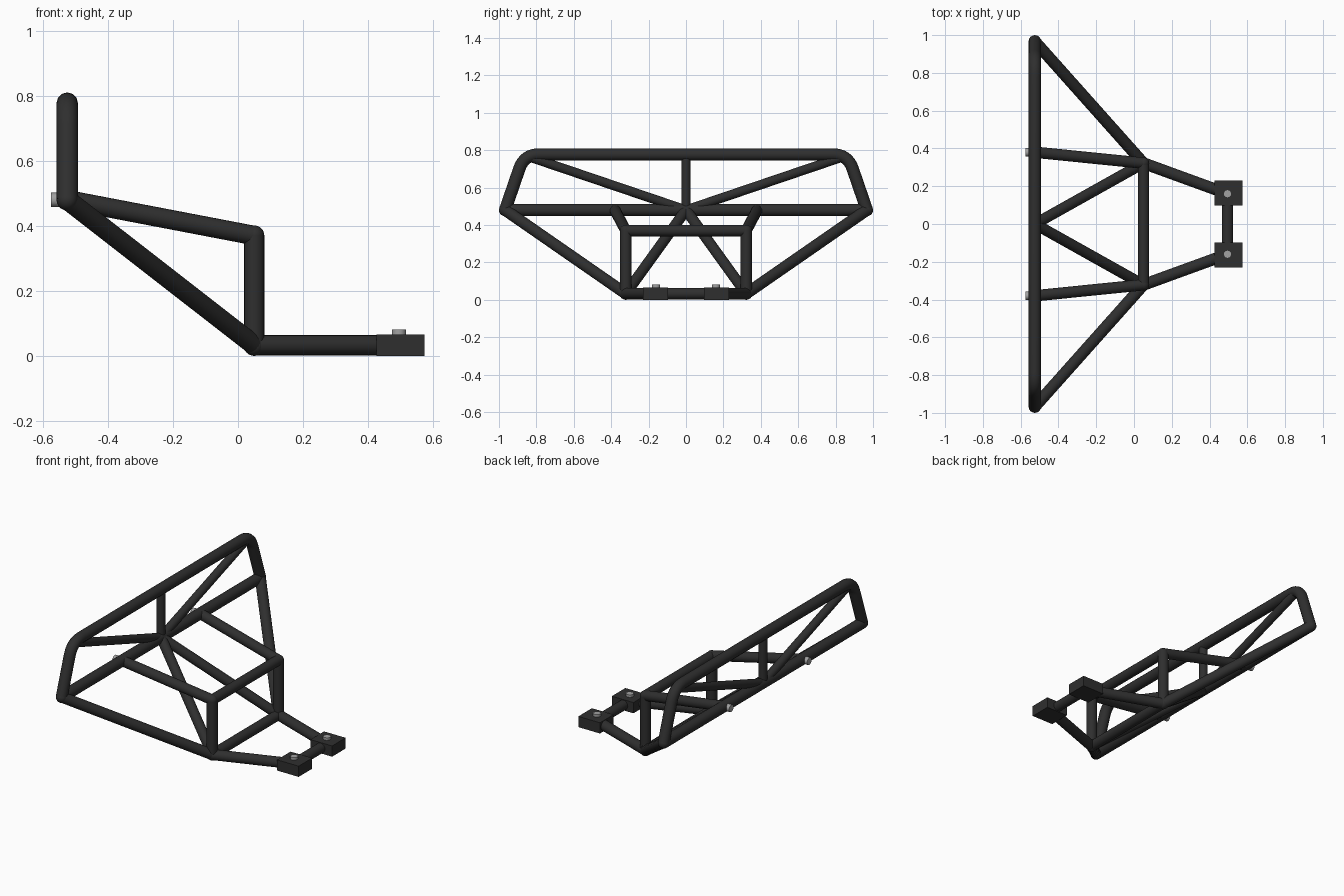
import bpy
import math
from mathutils import Vector

cube = bpy.data.objects.get("Cube")
if cube:
    bpy.data.objects.remove(cube, do_unlink=True)


def material(name, value, rough):
    m = bpy.data.materials.new(name)
    m.use_nodes = True
    color = (value, value, value, 1)
    m.diffuse_color = color
    bsdf = m.node_tree.nodes["Principled BSDF"]
    bsdf.inputs["Base Color"].default_value = color
    bsdf.inputs["Roughness"].default_value = rough
    return m


BLACK = material("black powder coat", 0.028, 0.6)
STEEL = material("bolt steel", 0.36, 0.4)


def finish(name, mat, smooth=True):
    ob = bpy.context.object
    ob.name = name
    ob.data.materials.append(mat)
    if smooth:
        bpy.ops.object.shade_smooth_by_angle(angle=math.radians(40))
    return ob


def rod(name, a, b, r, mat=BLACK, sides=20):
    a, b = Vector(a), Vector(b)
    d = b - a
    bpy.ops.mesh.primitive_cylinder_add(
        vertices=sides, radius=r, depth=d.length, location=(a + b) / 2,
        rotation=d.to_track_quat('Z', 'Y').to_euler())
    return finish(name, mat)


def joint(name, p, r):
    bpy.ops.mesh.primitive_uv_sphere_add(segments=20, ring_count=12, radius=r, location=p)
    return finish(name, BLACK)


def bent_tube(name, pts, r):
    cu = bpy.data.curves.new(name, 'CURVE')
    cu.dimensions = '3D'
    cu.bevel_depth = r
    cu.bevel_resolution = 4
    cu.use_fill_caps = True
    sp = cu.splines.new('POLY')
    sp.points.add(len(pts) - 1)
    for point, co in zip(sp.points, pts):
        point.co = (*co, 1)
    ob = bpy.data.objects.new(name, cu)
    bpy.context.collection.objects.link(ob)
    bpy.ops.object.select_all(action='DESELECT')
    ob.select_set(True)
    bpy.context.view_layer.objects.active = ob
    bpy.ops.object.convert(target='MESH')
    return finish(name, BLACK)


def fillet(a, corner, b, length, steps=8):
    # Quadratic rounding between the two legs of a corner
    c = Vector(corner)
    p = c + (Vector(a) - c).normalized() * length
    q = c + (Vector(b) - c).normalized() * length
    return [p * (1 - t) ** 2 + c * 2 * t * (1 - t) + q * t * t
            for t in (i / steps for i in range(steps + 1))]


R, THIN = 0.033, 0.025
BACK, MID, TIP = -0.525, 0.05, 0.495
BAR_Z, TOP_Z, LOW_Z, SHELF_Z = 0.48, 0.777, 0.033, 0.37
hub = (BACK, 0, BAR_Z)

# Upper hoop with rounded corners and the long lower bar
ends = [Vector((BACK, s * 0.967, BAR_Z)) for s in (-1, 1)]
corners = [Vector((BACK, s * 0.865, TOP_Z)) for s in (-1, 1)]
path = [ends[0], *fillet(ends[0], corners[0], corners[1], 0.08),
        *fillet(corners[0], corners[1], ends[1], 0.08), ends[1]]
bent_tube("upper_hoop", path, R)
rod("lower_bar", ends[0], ends[1], R)
rod("centre_post", hub, (BACK, 0, TOP_Z), THIN)

# Cross members
for name, x, y, z, r in (("shelf_crossbar", MID, 0.322, SHELF_Z, 0.03),
                         ("bottom_crossbar", MID, 0.322, LOW_Z, 0.03),
                         ("mount_crossbar", TIP, 0.16, LOW_Z, 0.03)):
    rod(name, (x, -y, z), (x, y, z), r)

# Mirrored struts, mounts and bolts
for side, s in (("left", 1), ("right", -1)):
    foot = (MID, s * 0.322, LOW_Z)
    shelf = (MID, s * 0.322, SHELF_Z)
    end = (BACK, s * 0.967, BAR_Z)
    arm_end = (BACK, s * 0.38, BAR_Z)
    mount = (TIP, s * 0.16, LOW_Z)
    rod(f"outer_strut_{side}", foot, end, 0.031)
    rod(f"inner_strut_{side}", foot, hub, 0.029)
    rod(f"upright_{side}", foot, shelf, 0.031)
    rod(f"shelf_arm_{side}", shelf, arm_end, 0.03)
    rod(f"mount_arm_{side}", foot, mount, 0.031)
    rod(f"hoop_brace_{side}", hub, (BACK, s * 0.84, 0.765), THIN)
    joint(f"foot_joint_{side}", foot, R)
    joint(f"shelf_joint_{side}", shelf, 0.031)
    joint(f"hoop_joint_{side}", end, R)

    bpy.ops.mesh.primitive_cube_add(size=1, location=(0.5, s * 0.163, LOW_Z))
    block = finish(f"mount_block_{side}", BLACK, smooth=False)
    block.scale = (0.147, 0.132, 0.066)

    x, y, z = mount
    rod(f"mount_bolt_{side}", (x, y, z), (x, y, 0.081), 0.022, STEEL, 12)
    rod(f"bar_bolt_{side}", arm_end, (-0.575, s * 0.38, BAR_Z), 0.022, STEEL, 12)
